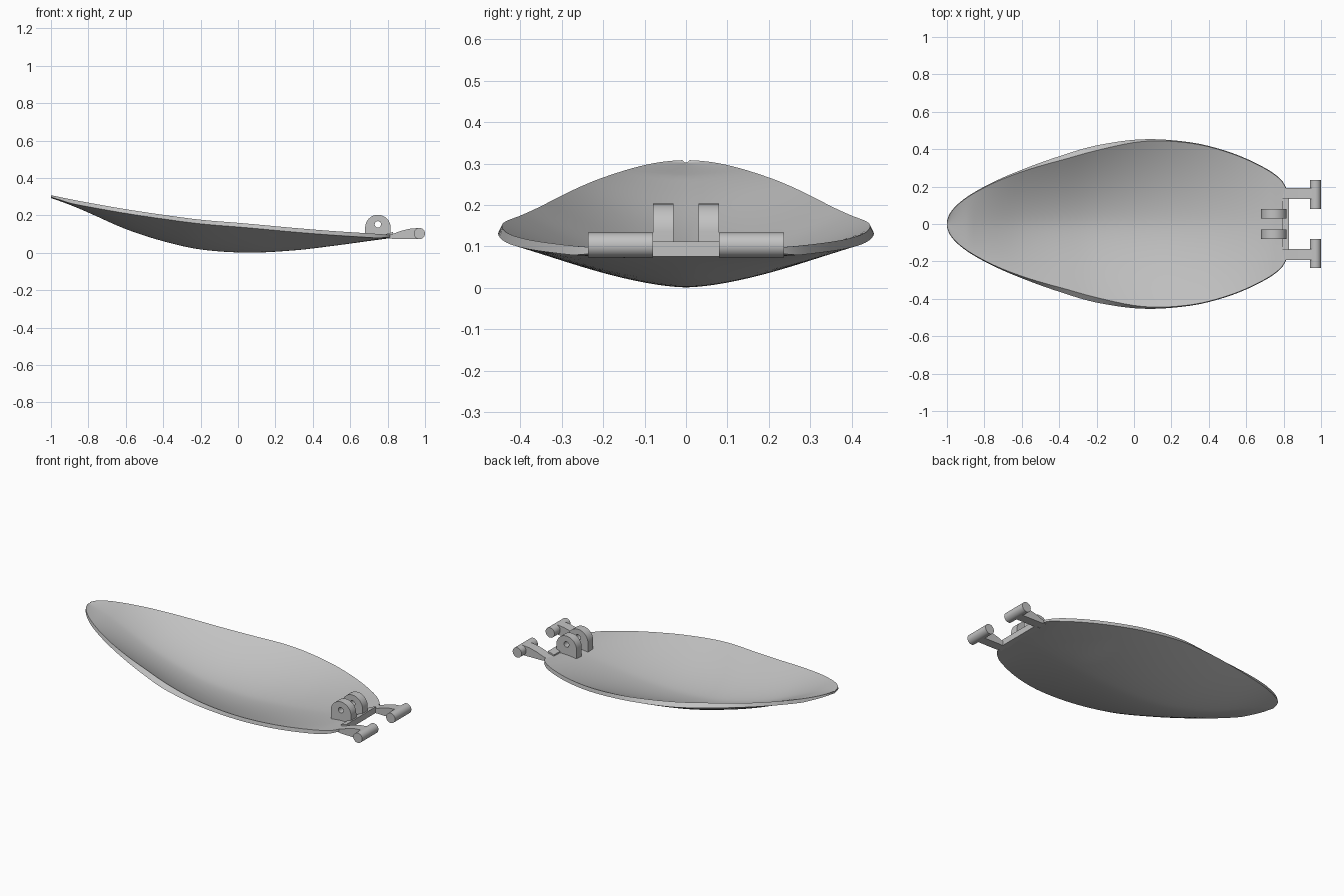
import bpy, bmesh, math
from mathutils import Vector

cube = bpy.data.objects.get("Cube")
if cube:
    bpy.data.objects.remove(cube, do_unlink=True)

grey = bpy.data.materials.new("plain grey")
grey.use_nodes = True
colour = (0.54, 0.54, 0.54, 1)
grey.diffuse_color = colour
grey.node_tree.nodes["Principled BSDF"].inputs["Base Color"].default_value = colour


def make_object(name, bm, angle=35):
    bmesh.ops.recalc_face_normals(bm, faces=bm.faces)
    mesh = bpy.data.meshes.new(name)
    bm.to_mesh(mesh)
    bm.free()
    mesh.materials.append(grey)
    obj = bpy.data.objects.new(name, mesh)
    bpy.context.collection.objects.link(obj)
    bpy.ops.object.select_all(action='DESELECT')
    obj.select_set(True)
    bpy.context.view_layer.objects.active = obj
    bpy.ops.object.shade_smooth_by_angle(angle=math.radians(angle))
    return obj


def extrude_profile(name, points, y0, y1):
    """Side profile in x and z, extruded along y."""
    bm = bmesh.new()
    face = bm.faces.new([bm.verts.new((x, y0, z)) for x, z in points])
    new = bmesh.ops.extrude_face_region(bm, geom=[face])["geom"]
    verts = [v for v in new if isinstance(v, bmesh.types.BMVert)]
    bmesh.ops.translate(bm, verts=verts, vec=(0, y1 - y0, 0))
    return make_object(name, bm)


def arc(cx, cz, r, start, end, n):
    angles = [math.radians(start + (end - start) * i / n) for i in range(n + 1)]
    return [(cx + r * math.cos(a), cz + r * math.sin(a)) for a in angles]


# Shell stations: x, half width, keel height, rim height
stations = [(-1, 0.012, 0.293, 0.308), (-0.9, 0.14, 0.257, 0.287),
            (-0.8, 0.2, 0.215, 0.268), (-0.6, 0.29, 0.127, 0.233),
            (-0.4, 0.362, 0.062, 0.203), (-0.2, 0.42, 0.018, 0.177),
            (0.05, 0.453, 0.001, 0.156), (0.3, 0.437, 0.013, 0.133),
            (0.5, 0.388, 0.036, 0.117), (0.7, 0.3, 0.063, 0.104),
            (0.79, 0.233, 0.075, 0.098), (0.825, 0.165, 0.079, 0.096)]


def sample(x, k):
    """Smooth interpolation of one station column."""
    value = lambda i: stations[i][k] ** 2 if k == 1 else stations[i][k]
    last = len(stations) - 1

    def slope(i):
        a, b = max(i - 1, 0), min(i + 1, last)
        return (value(b) - value(a)) / (stations[b][0] - stations[a][0])

    i = max(j for j in range(last) if stations[j][0] <= x + 1e-9)
    h = stations[i + 1][0] - stations[i][0]
    t = (x - stations[i][0]) / h
    out = ((2*t**3 - 3*t**2 + 1) * value(i) + (t**3 - 2*t**2 + t) * h * slope(i)
           + (3*t**2 - 2*t**3) * value(i + 1) + (t**3 - t**2) * h * slope(i + 1))
    return math.sqrt(max(out, 1e-5)) if k == 1 else out


# Hollow shell: closed cross-sections bridged along the length
bm = bmesh.new()
rings = []
count, half = 72, 20
for s in range(count + 1):
    x = -1 + 1.825 * (1 - math.cos(math.pi * s / count)) / 2
    w, keel, rim = (sample(x, k) for k in (1, 2, 3))
    depth = rim - keel
    edge, thick = min(0.022, 0.7 * depth), min(0.02, 0.6 * depth)
    inset = min(0.3 * w, 0.004 + 0.024 * math.exp(-((x + 0.27) / 0.3) ** 2))
    ring = []
    for i in range(-half, half + 1):
        t = i / half
        ring.append(bm.verts.new((x, w * t, keel + (depth - edge) * abs(t) ** 1.6)))
    for i in range(half, -half - 1, -1):
        t = i / half
        z = keel + thick + (depth - thick) * abs(t) ** 1.7
        ring.append(bm.verts.new((x, (w - inset) * t, z)))
    rings.append(ring)
for a, b in zip(rings, rings[1:]):
    for i in range(len(a)):
        j = (i + 1) % len(a)
        bm.faces.new((a[i], a[j], b[j], b[i]))
bm.faces.new(rings[0])
bm.faces.new(rings[-1])
make_object("shell", bm, 40)

# Flat end block between the arms
extrude_profile("end_block", [(0.79, 0.077), (0.83, 0.075), (0.83, 0.112), (0.79, 0.1)], -0.14, 0.14)

# Hinge arms, cross pins and pierced lugs, one of each per side
for side, label in ((1, "left"), (-1, "right")):
    arm = [(0.79, 0.08), (0.83, 0.075), (0.97, 0.073), (0.97, 0.133),
           (0.92, 0.129), (0.87, 0.117), (0.83, 0.102), (0.79, 0.092)]
    extrude_profile(label + "_hinge_arm", arm, side * 0.135, side * 0.192)
    pin = arc(0.97, 0.103, 0.03, 0, 360, 32)[:-1]
    extrude_profile(label + "_hinge_pin", pin, side * 0.08, side * 0.236)

    # Lug outline with a round hole, joined as a ring of quads
    outer = arc(0.748, 0.135, 0.068, 0, 180, 24) + [(0.68, 0.08), (0.714, 0.08),
            (0.748, 0.08), (0.782, 0.08), (0.816, 0.08)]
    hole = Vector((0.748, 0.152))
    bm = bmesh.new()
    loops = []
    for y in (side * 0.03, side * 0.08):
        out = [bm.verts.new((x, y, z)) for x, z in outer]
        inn = []
        for p in outer:
            q = hole + (Vector(p) - hole).normalized() * 0.017
            inn.append(bm.verts.new((q.x, y, q.y)))
        loops.append((out, inn))
    (o0, i0), (o1, i1) = loops
    for a, b in ((o0, i0), (i0, i1), (i1, o1), (o1, o0)):
        for i in range(len(a)):
            j = (i + 1) % len(a)
            bm.faces.new((a[i], a[j], b[j], b[i]))
    make_object(label + "_lug", bm)
